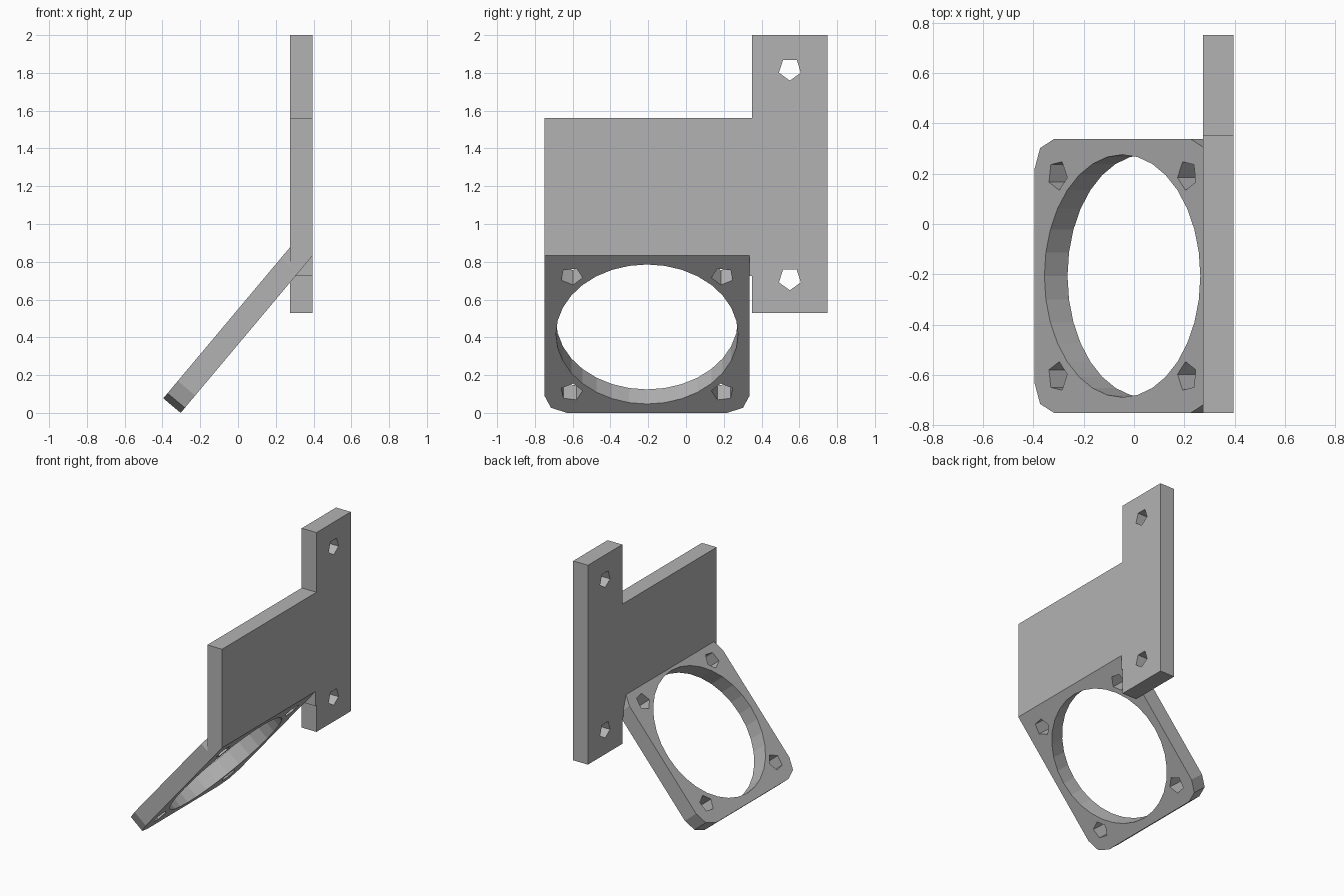
import bpy, bmesh
from math import radians, cos, sin, pi
from mathutils import Matrix

if "Cube" in bpy.data.objects:
    bpy.data.objects.remove(bpy.data.objects["Cube"])

grey = bpy.data.materials.new("plain_grey")
grey.use_nodes = True
grey.diffuse_color = (0.45, 0.45, 0.45, 1)
grey.node_tree.nodes["Principled BSDF"].inputs["Base Color"].default_value = (0.45, 0.45, 0.45, 1)


def prism(name, profile, low, high, frame):
    """Extrude a flat profile from low to high along the frame's z axis."""
    bm = bmesh.new()
    face = bm.faces.new([bm.verts.new((x, y, low)) for x, y in profile])
    top = bmesh.ops.extrude_face_region(bm, geom=[face])["geom"]
    moved = [v for v in top if isinstance(v, bmesh.types.BMVert)]
    bmesh.ops.translate(bm, verts=moved, vec=(0, 0, high - low))
    bm.transform(frame)
    bmesh.ops.recalc_face_normals(bm, faces=bm.faces)
    mesh = bpy.data.meshes.new(name)
    bm.to_mesh(mesh)
    bm.free()
    mesh.materials.append(grey)
    obj = bpy.data.objects.new(name, mesh)
    bpy.context.collection.objects.link(obj)
    return obj


def arc(cx, cy, r, start, step, count):
    return [(cx + r * cos(start + i * step), cy + r * sin(start + i * step)) for i in range(count)]


def ring(cx, cy, r, sides, start=0):
    return arc(cx, cy, r, start, 2 * pi / sides, sides)


def combine(target, tool, operation):
    mod = target.modifiers.new("combine", "BOOLEAN")
    mod.operation, mod.solver, mod.object = operation, "EXACT", tool
    bpy.context.view_layer.objects.active = target
    bpy.ops.object.modifier_apply(modifier=mod.name)
    bpy.data.objects.remove(tool)


# Frames: upright wall (profile in y, z) and tilted ring panel
LEFT, RIGHT = 0.275, 0.395
SIDE, THICK, CORNER = 1.087, 0.12, 0.12
HALF = SIDE / 2
tilt = radians(50)
wall_frame = Matrix(((0, 0, 1), (1, 0, 0), (0, 1, 0))).to_4x4()
panel_frame = (Matrix.Translation((RIGHT - HALF * cos(tilt), HALF - 0.75, HALF * sin(tilt)))
               @ Matrix.Rotation(-tilt, 4, "Y"))

# Upright wall with its tall mounting strip
bracket = prism("bracket", [(-0.75, 0.725), (0.35, 0.725), (0.35, 0.53), (0.75, 0.53),
                            (0.75, 2), (0.35, 2), (0.35, 1.56), (-0.75, 1.56)],
                LEFT, RIGHT, wall_frame)

# Trim the wall foot flush with the underside of the panel
trim = prism("trim", [(-HALF, -HALF - 0.1), (HALF + 0.1, -HALF - 0.1), (HALF + 0.1, HALF), (-HALF, HALF)],
             -0.4, 0, panel_frame)
combine(bracket, trim, "DIFFERENCE")

# Tilted square panel with faceted corners
inner = HALF - CORNER
outline = []
for i, (sx, sy) in enumerate([(1, 1), (-1, 1), (-1, -1), (1, -1)]):
    outline += arc(sx * inner, sy * inner, CORNER, i * pi / 2, pi / 4, 3)
combine(bracket, prism("panel", outline, 0, THICK, panel_frame), "UNION")

# Large opening, four corner screw holes, two wall screw holes
cuts = [prism("opening", ring(0, 0, 0.482, 32), -0.15, 0.25, panel_frame)]
for i in range(4):
    a = pi / 4 + i * pi / 2
    r = 0.4 * 2 ** 0.5
    cuts.append(prism("corner_hole", ring(r * cos(a), r * sin(a), 0.06, 5, a), -0.1, 0.2, panel_frame))
for z in (1.82, 0.71):
    cuts.append(prism("wall_hole", ring(0.55, z, 0.061, 5, -pi / 2), 0.2, 0.5, wall_frame))
for cut in cuts:
    combine(bracket, cut, "DIFFERENCE")
